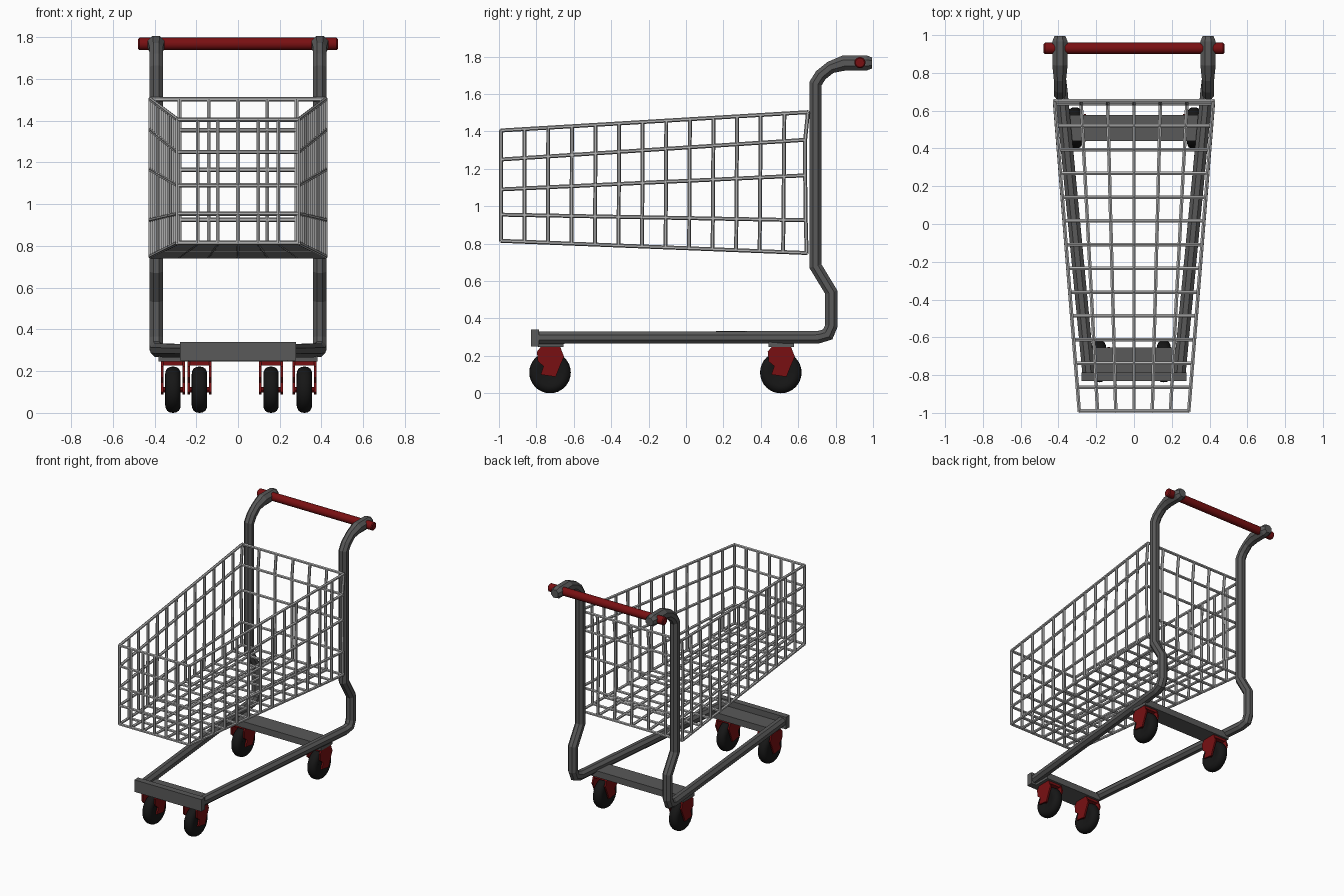
import bpy, bmesh, math
from mathutils import Vector, Matrix

if "Cube" in bpy.data.objects:
    bpy.data.objects.remove(bpy.data.objects["Cube"])


def material(name, rgb):
    m = bpy.data.materials.new(name)
    m.diffuse_color = (*rgb, 1)
    m.use_nodes = True
    m.node_tree.nodes["Principled BSDF"].inputs["Base Color"].default_value = m.diffuse_color
    return m


RED = material("red", (0.19, 0.005, 0.006))
BLACK = material("black", (0.008, 0.008, 0.008))
DARK = material("dark_grey", (0.1, 0.1, 0.1))
LIGHT = material("light_grey", (0.45, 0.45, 0.45))


def finish(name, bm, mat, smooth=False):
    bmesh.ops.recalc_face_normals(bm, faces=bm.faces[:])
    me = bpy.data.meshes.new(name)
    bm.to_mesh(me)
    bm.free()
    me.materials.append(mat)
    ob = bpy.data.objects.new(name, me)
    bpy.context.collection.objects.link(ob)
    if smooth:
        bpy.ops.object.select_all(action='DESELECT')
        ob.select_set(True)
        bpy.context.view_layer.objects.active = ob
        bpy.ops.object.shade_smooth_by_angle(angle=math.radians(40))
    return ob


def box(bm, x0, x1, y0, y1, z0, z1):
    m = Matrix.Translation(((x0 + x1) / 2, (y0 + y1) / 2, (z0 + z1) / 2))
    m = m @ Matrix.Diagonal((x1 - x0, y1 - y0, z1 - z0, 1))
    bmesh.ops.create_cube(bm, size=1, matrix=m)


def rod(bm, a, b, r, sides=6):
    a, b = Vector(a), Vector(b)
    rot = (b - a).to_track_quat('Z', 'Y').to_matrix().to_4x4()
    bmesh.ops.create_cone(bm, cap_ends=True, segments=sides, radius1=r, radius2=r,
                          depth=(b - a).length, matrix=Matrix.Translation((a + b) / 2) @ rot)


def bridge(bm, rings):
    n = len(rings[0])
    for p, q in zip(rings, rings[1:]):
        for i in range(n):
            bm.faces.new((p[i], p[(i + 1) % n], q[(i + 1) % n], q[i]))
    bm.faces.new(rings[0])
    bm.faces.new(rings[-1][::-1])


def sweep(bm, path, radii, sides=8):
    """Octagonal tube with mitred bends along a path lying close to a yz plane."""
    pts, rings = [Vector(p) for p in path], []
    for k, p in enumerate(pts):
        d0 = (p - pts[max(k - 1, 0)]).normalized() if k else (pts[1] - p).normalized()
        d1 = (pts[k + 1] - p).normalized() if k < len(pts) - 1 else d0
        t = (d0 + d1).normalized()
        u = (Vector((1, 0, 0)) - t * t.x).normalized()
        v = t.cross(u) / max(t.dot(d0), 0.5)
        ring = []
        for i in range(sides):
            a = 2 * math.pi * (i + 0.5) / sides
            ring.append(bm.verts.new(p + radii[k] * (u * math.cos(a) + v * math.sin(a))))
        rings.append(ring)
    bridge(bm, rings)


# Wire basket: rows of heights at the front and back, bowed back panel
Z_FRONT = (0.815, 0.955, 1.09, 1.25, 1.405)
Z_BACK = (0.75, 0.925, 1.165, 1.355, 1.503)
Y_BACK = (0.645, 0.64, 0.637, 0.637, 0.652)
N_LEN, N_WID, WIRE = 13, 6, 0.0105


def grid(i, j, r):
    """Basket point: i along the length, j across the width, r row from floor to rim."""
    t = i / N_LEN
    half = 0.29 + 0.13 * t
    return (half * (2 * j / N_WID - 1), -0.989 + (Y_BACK[r] + 0.989) * t,
            Z_FRONT[r] + (Z_BACK[r] - Z_FRONT[r]) * t)


bm = bmesh.new()
for r in range(5):
    ring = [grid(0, 0, r), grid(0, N_WID, r), grid(N_LEN, N_WID, r), grid(N_LEN, 0, r)]
    for k in range(4):
        rod(bm, ring[k], ring[(k + 1) % 4], WIRE)
for i in range(N_LEN):
    for j in (0, N_WID):
        rod(bm, grid(i, j, 0), grid(i, j, 4), WIRE)
    if i:
        rod(bm, grid(i, 0, 0), grid(i, N_WID, 0), WIRE)
for j in range(N_WID + 1):
    if 0 < j < N_WID:
        rod(bm, grid(0, j, 0), grid(0, j, 4), WIRE)
        rod(bm, grid(0, j, 0), grid(N_LEN, j, 0), WIRE)
    for r in range(4):
        rod(bm, grid(N_LEN, j, r), grid(N_LEN, j, r + 1), WIRE)
finish("wire_basket", bm, LIGHT)

# Side frame tubes: base rail, knee, upright and handle bracket
R = 0.0352
PATH = [(0.24, -0.80, 0.297), (0.385, 0.71, 0.30), (0.392, 0.758, 0.315),
        (0.392, 0.777, 0.36), (0.392, 0.777, 0.54), (0.392, 0.692, 0.68),
        (0.392, 0.692, 1.655), (0.392, 0.72, 1.70), (0.392, 0.772, 1.742),
        (0.392, 0.845, 1.766), (0.392, 0.965, 1.766), (0.392, 0.995, 1.766)]
RADII = [R] * 9 + [R * 1.25] * 2 + [R * 0.9]
for side, name in ((-1, "left_frame_tube"), (1, "right_frame_tube")):
    bm = bmesh.new()
    sweep(bm, [(side * x, y, z) for x, y, z in PATH], RADII)
    finish(name, bm, DARK)

# Cross members of the base
for name, dims in (("front_bumper_bar", (-0.278, 0.278, -0.83, -0.785, 0.25, 0.34)),
                   ("front_caster_plate", (-0.24, 0.24, -0.79, -0.655, 0.247, 0.295)),
                   ("rear_caster_plate", (-0.38, 0.38, 0.44, 0.577, 0.247, 0.295))):
    bm = bmesh.new()
    box(bm, *dims)
    finish(name, bm, DARK)

# Push handle
bm = bmesh.new()
rod(bm, (-0.478, 0.93, 1.768), (0.478, 0.93, 1.768), 0.03, 16)
ends = [e for e in bm.edges if abs(e.verts[0].co.x - e.verts[1].co.x) < 0.01]
bmesh.ops.bevel(bm, geom=ends, offset=0.006, segments=1, affect='EDGES')
finish("push_handle", bm, RED, True)

# Casters: rounded wheel, fork plates, fork top and axle
TREAD = [(-0.03, 0.05), (-0.037, 0.07), (-0.036, 0.085), (-0.028, 0.101), (-0.015, 0.109),
         (0, 0.111), (0.015, 0.109), (0.028, 0.101), (0.036, 0.085), (0.037, 0.07), (0.03, 0.05)]
FORK = [(-0.065, 0.17), (-0.07, 0.222), (-0.05, 0.247), (0.055, 0.247), (0.075, 0.195),
        (0.055, 0.15), (0.03, 0.088), (-0.05, 0.10), (-0.035, 0.145)]


def caster(name, cx, cy):
    bm = bmesh.new()
    rings = []
    for x, rad in TREAD:
        rings.append([bm.verts.new((cx + x, cy + rad * math.cos(a), 0.111 + rad * math.sin(a)))
                      for a in (2 * math.pi * k / 32 for k in range(32))])
    bridge(bm, rings)
    finish(name + "_wheel", bm, BLACK, True)

    bm = bmesh.new()
    for s in (-1, 1):
        bridge(bm, [[bm.verts.new((cx + s * x, cy + y, z)) for y, z in FORK]
                    for x in (0.046, 0.058)])
    box(bm, cx - 0.058, cx + 0.058, cy - 0.05, cy + 0.055, 0.228, 0.247)
    rod(bm, (cx - 0.056, cy, 0.111), (cx + 0.056, cy, 0.111), 0.014, 10)
    finish(name + "_fork", bm, RED)


for name, cx, cy in (("front_left_caster", -0.185, -0.727), ("front_right_caster", 0.158, -0.727),
                     ("rear_left_caster", -0.312, 0.507), ("rear_right_caster", 0.318, 0.507)):
    caster(name, cx, cy)
